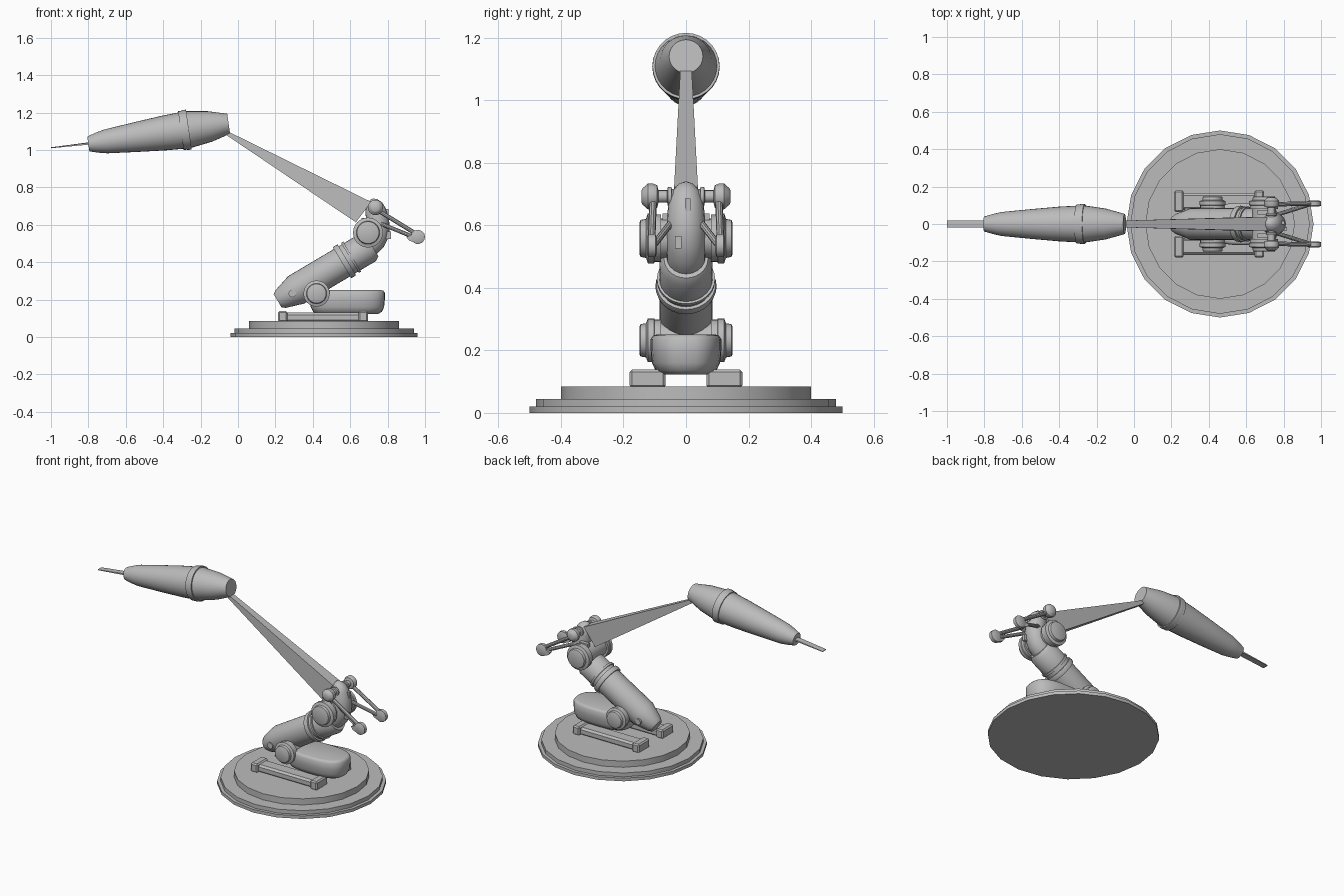
import bpy, bmesh, math
from mathutils import Vector, Matrix

if "Cube" in bpy.data.objects:
    bpy.data.objects.remove(bpy.data.objects["Cube"])

grey = bpy.data.materials.new("plain grey")
grey.diffuse_color = (0.5, 0.5, 0.5, 1)
grey.use_nodes = True
grey.node_tree.nodes["Principled BSDF"].inputs["Base Color"].default_value = grey.diffuse_color


def finish(bm, name, angle=32):
    bmesh.ops.recalc_face_normals(bm, faces=bm.faces)
    mesh = bpy.data.meshes.new(name)
    bm.to_mesh(mesh)
    bm.free()
    obj = bpy.data.objects.new(name, mesh)
    bpy.context.collection.objects.link(obj)
    mesh.materials.append(grey)
    bpy.ops.object.select_all(action='DESELECT')
    obj.select_set(True)
    bpy.context.view_layer.objects.active = obj
    bpy.ops.object.shade_smooth_by_angle(angle=math.radians(angle))
    return obj


def loft(name, rings, angle=32):
    """Skin a list of equal-length point rings and cap both ends."""
    bm = bmesh.new()
    vs = [[bm.verts.new(p) for p in ring] for ring in rings]
    n = len(vs[0])
    for a, b in zip(vs, vs[1:]):
        for i in range(n):
            j = (i + 1) % n
            bm.faces.new((a[i], a[j], b[j], b[i]))
    bm.faces.new(vs[0][::-1])
    bm.faces.new(vs[-1])
    return finish(bm, name, angle)


def lathe(name, origin, axis, profile, n=24):
    """Turn (distance, radius) pairs around an axis."""
    m = Matrix.Translation(origin) @ Vector(axis).to_track_quat('Z', 'Y').to_matrix().to_4x4()
    return loft(name, [[m @ Vector((r * math.cos(2 * math.pi * i / n),
                                    r * math.sin(2 * math.pi * i / n), t))
                        for i in range(n)] for t, r in profile])


def rod(name, a, b, r, n=10):
    a, b = Vector(a), Vector(b)
    return lathe(name, a, b - a, [(0, r), ((b - a).length, r)], n)


def box(name, x, y, z, bevel=0.0):
    bm = bmesh.new()
    bmesh.ops.create_cube(bm, size=1)
    for v in bm.verts:
        for k, (lo, hi) in enumerate((x, y, z)):
            v.co[k] = lo if v.co[k] < 0 else hi
    if bevel:
        bmesh.ops.bevel(bm, geom=bm.edges[:], offset=bevel, segments=1, affect='EDGES')
    return finish(bm, name)


# Stepped round base
lathe("base", (0.46, 0, 0), (0, 0, 1),
      [(0, 0.5), (0.02, 0.5), (0.02, 0.48), (0.045, 0.48), (0.045, 0.4), (0.085, 0.4)], 20)

# Rails with end blocks
for s in (-1, 1):
    y = sorted((s * 0.075, s * 0.165))
    box("rail", (0.24, 0.67), y, (0.08, 0.13), 0.012)
    for x in (0.215, 0.645):
        box("rail_block", (x, x + 0.05), sorted((s * 0.065, s * 0.18)), (0.08, 0.138), 0.008)


# Oblong tub with a rounded underside and rim
def oval(z, inset, n=32):
    pts = []
    for i in range(n):
        c, s = math.cos(2 * math.pi * i / n), math.sin(2 * math.pi * i / n)
        pts.append((0.585 + (0.2 - inset) * math.copysign(abs(c) ** 0.75, c),
                    (0.113 - inset) * math.copysign(abs(s) ** 0.75, s), z))
    return pts


loft("tub", [oval(*p) for p in ((0.123, 0.035), (0.135, 0.016), (0.16, 0.004), (0.2, 0),
                               (0.236, 0), (0.247, 0.008), (0.25, 0.018))], 40)

# Lower arm: tapered foot, tube, collar and end
ARM = Vector((0.86, 0, 0.51)).normalized()
foot = Vector((0.212, 0, 0.193))
lathe("lower_arm", foot, ARM,
      [(0, 0.042), (0.02, 0.055), (0.115, 0.085), (0.40, 0.085), (0.40, 0.095),
       (0.415, 0.098), (0.43, 0.095), (0.43, 0.085), (0.45, 0.085), (0.45, 0.093),
       (0.463, 0.093), (0.463, 0.085), (0.56, 0.085), (0.585, 0.07)], 28)
rod("foot_bolt", (0.29, -0.085, 0.232), (0.29, 0.085, 0.232), 0.02, 12)

# Curved elbow tube with a rounded top
path = [(0.66, 0.465), (0.70, 0.488), (0.728, 0.515), (0.745, 0.55), (0.75, 0.59),
        (0.746, 0.63), (0.735, 0.675), (0.728, 0.705), (0.72, 0.728), (0.716, 0.738)]
radii = [0.06, 0.062, 0.062, 0.062, 0.062, 0.06, 0.056, 0.046, 0.026, 0.006]
rings = []
for i, ((x, z), r) in enumerate(zip(path, radii)):
    a, b = path[max(i - 1, 0)], path[min(i + 1, len(path) - 1)]
    d = Vector((b[0] - a[0], 0, b[1] - a[1])).normalized()
    side = Vector((-d.z, 0, d.x))
    rings.append([Vector((x, 0, z)) + r * (side * math.cos(k * math.pi / 10)
                  + Vector((0, 1, 0)) * math.sin(k * math.pi / 10)) for k in range(20)])
loft("elbow", rings, 50)
box("elbow_tab", (0.79, 0.818), (-0.035, -0.015), (0.525, 0.565))
box("upper_tab", (0.76, 0.805), (-0.003, 0.015), (0.645, 0.685))

# Pivot drums, cranks and links on both sides
for s in (-1, 1):
    out = (0, s, 0)
    for name, x, z, r in (("lower_drum", 0.42, 0.232, 0.07), ("elbow_drum", 0.695, 0.558, 0.08)):
        lathe(name, (x, 0, z), out,
              [(0.0, r * 0.8), (0.08, r * 0.8), (0.08, r * 0.95), (0.1, r * 0.95),
               (0.102, r), (0.122, r), (0.128, r * 0.78), (0.145, r * 0.74), (0.148, r * 0.66)])
    box("elbow_bracket", (0.66, 0.72), sorted((s * 0.05, s * 0.075)), (0.53, 0.637))
    lathe("upper_pivot", (0.735, 0, 0.692), out,
          [(0.0, 0.024), (0.045, 0.024), (0.047, 0.03), (0.058, 0.03), (0.06, 0.02), (0.088, 0.02),
           (0.092, 0.036), (0.105, 0.041), (0.122, 0.041), (0.138, 0.027), (0.142, 0.02)], 16)
    rod("long_link", (0.735, s * 0.105, 0.685), (0.955, s * 0.11, 0.55), 0.012)
    rod("short_link", (0.765, s * 0.05, 0.605), (0.95, s * 0.108, 0.53), 0.011)
    # Forked link end
    lathe("link_knuckle", (0.962, 0, 0.535), out,
          [(0.093, 0.025), (0.098, 0.038), (0.12, 0.038), (0.125, 0.028)], 14)
    loft("link_hook", [[(0.9, y, 0.535), (0.915, y, 0.515), (0.965, y, 0.498), (0.965, y, 0.56)]
                       for y in (s * 0.097, s * 0.121)])

# Tapered upper beam
loft("upper_beam", [[(xt, -w, zt), (xt, w, zt), (xb, w, zb), (xb, -w, zb)]
                    for xt, zt, xb, zb, w in ((-0.06, 1.102, -0.06, 1.078, 0.018),
                                              (0.712, 0.722, 0.63, 0.613, 0.038))])

# Head: tapered body with a collar
HEAD = Vector((-0.75, 0, -0.108)).normalized()
lathe("head", (-0.05, 0, 1.14), HEAD,
      [(0, 0.054), (0.1, 0.082), (0.215, 0.099), (0.215, 0.107), (0.228, 0.108), (0.245, 0.105),
       (0.258, 0.105), (0.258, 0.098), (0.35, 0.093), (0.5, 0.08), (0.665, 0.064),
       (0.71, 0.054), (0.758, 0.04)], 28)

# Thin blade at the tip of the head
loft("blade", [[(x, -0.019, z - t), (x, 0.019, z - t), (x, 0.019, z + t), (x, 0, z + 1.6 * t),
                (x, -0.019, z + t)] for x, z, t in ((-0.78, 1.035, 0.005), (-1.0, 1.011, 0.002))])
